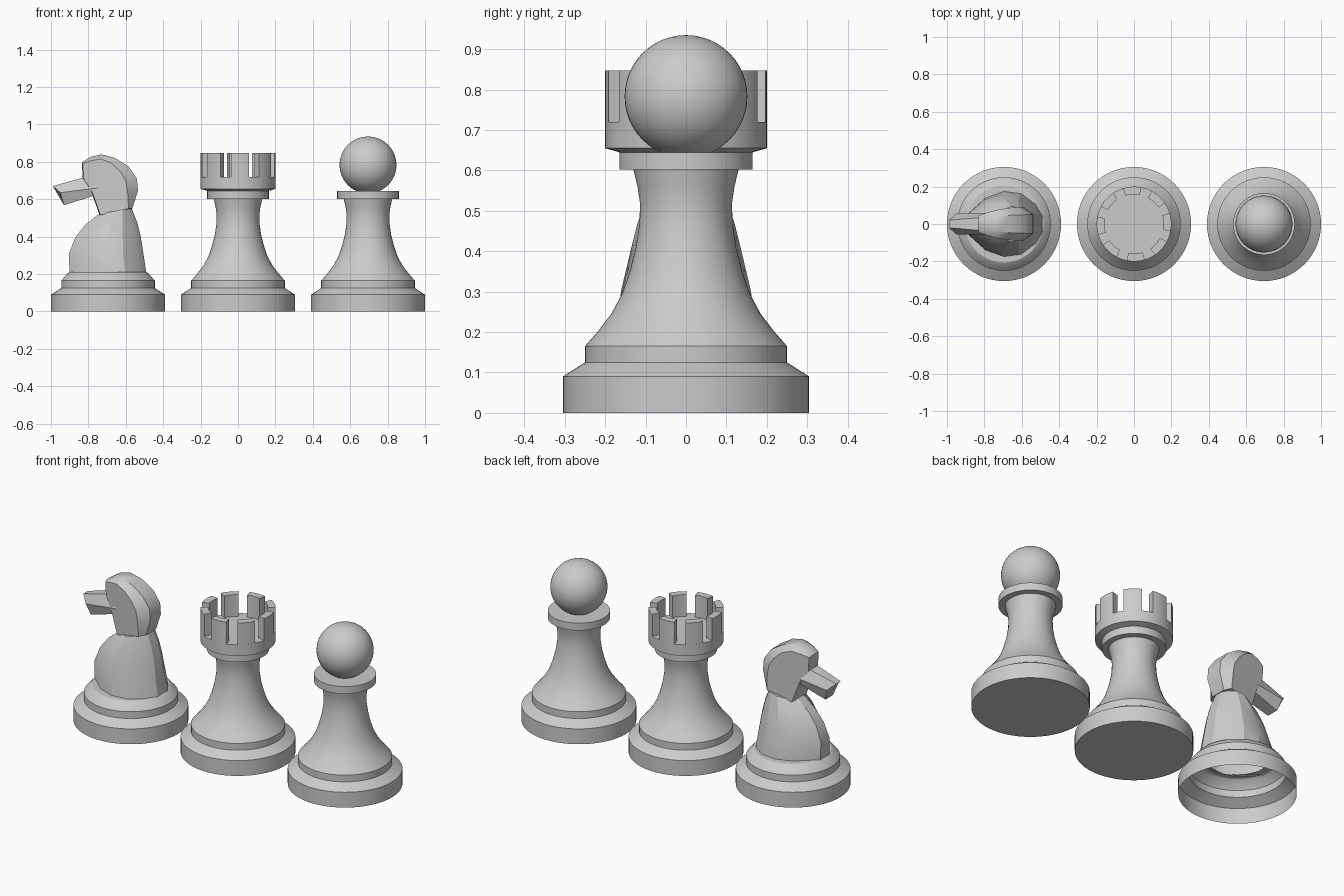
import bpy, bmesh, math

if "Cube" in bpy.data.objects:
    bpy.data.objects.remove(bpy.data.objects["Cube"])

SIDES = 64
PIECE_X = 0.695


def finish(name, bm, x=0.0, angle=30):
    bmesh.ops.recalc_face_normals(bm, faces=bm.faces)
    mesh = bpy.data.meshes.new(name)
    bm.to_mesh(mesh)
    bm.free()
    ob = bpy.data.objects.new(name, mesh)
    bpy.context.collection.objects.link(ob)
    ob.location.x = x
    bpy.ops.object.select_all(action='DESELECT')
    ob.select_set(True)
    bpy.context.view_layer.objects.active = ob
    bpy.ops.object.shade_smooth_by_angle(angle=math.radians(angle))
    return ob


def loft(bm, loops, cap_start=True, cap_end=True):
    """Skin a list of equal-length closed loops of points."""
    rings = [[bm.verts.new(p) for p in loop] for loop in loops]
    n = len(rings[0])
    for a, b in zip(rings, rings[1:]):
        for i in range(n):
            j = (i + 1) % n
            bm.faces.new((a[i], a[j], b[j], b[i]))
    if cap_start:
        bm.faces.new(rings[0][::-1])
    if cap_end:
        bm.faces.new(rings[-1])


def lathe(name, profile, x=0.0, capped=True):
    angles = [2 * math.pi * i / SIDES for i in range(SIDES)]
    bm = bmesh.new()
    loft(bm, [[(r * math.cos(a), r * math.sin(a), z) for a in angles]
              for r, z in profile], capped, capped)
    return finish(name, bm, x)


# Shared turned profiles (radius, height)
base = [(0.305, 0), (0.305, 0.09), (0.25, 0.125), (0.25, 0.165)]
stem = [(0.217, 0.203), (0.185, 0.245), (0.158, 0.295), (0.139, 0.35),
        (0.124, 0.41), (0.115, 0.47), (0.114, 0.52), (0.12, 0.56), (0.13, 0.602)]
collar = [(0.165, 0.602), (0.165, 0.645)]

# Pawn
lathe("pawn_body", base + stem + collar, PIECE_X)
bm = bmesh.new()
bmesh.ops.create_uvsphere(bm, u_segments=48, v_segments=24, radius=0.152)
pawn_head = finish("pawn_head", bm, PIECE_X)
pawn_head.location.z = 0.783

# Rook with its crown floor
lathe("rook_body", base + stem + collar + [(0.2, 0.655), (0.2, 0.72)])

# Rook battlements: eight curved blocks
bm = bmesh.new()
for k in range(8):
    mid = math.radians(-42 + 45 * k)
    loops = []
    for s in range(7):
        a = mid + math.radians(28) * (s / 6 - 0.5)
        loops.append([(r * math.cos(a), r * math.sin(a), z) for r, z in
                      ((0.158, 0.715), (0.2, 0.715), (0.2, 0.848), (0.158, 0.848))])
    loft(bm, loops)
finish("rook_battlements", bm)

# Knight base: hollow shell, open underneath
lathe("knight_base", base + [(0.217, 0.203), (0.205, 0.21), (0.165, 0.21)],
      -PIECE_X, capped=False)

# Knight body: faceted sections (front x, back x, half width, front z, back z)
half = [(-1, 0.25), (-0.48, 0.8), (0, 1), (0.45, 0.93), (0.83, 0.6), (1, 0.25)]
section = half + [(u, -v) for u, v in reversed(half)]
loops = []
for x0, x1, w, z0, z1 in ((-0.9, -0.49, 0.175, 0.205, 0.205),
                          (-0.905, -0.505, 0.16, 0.305, 0.305),
                          (-0.87, -0.52, 0.138, 0.395, 0.4),
                          (-0.82, -0.54, 0.12, 0.46, 0.48),
                          (-0.745, -0.57, 0.095, 0.52, 0.555)):
    loops.append([((x0 + x1) / 2 + u * (x1 - x0) / 2, v * w,
                   z0 + (z1 - z0) * (u + 1) / 2) for u, v in section])
bm = bmesh.new()
loft(bm, loops, cap_start=False)
finish("knight_body", bm, angle=25)

# Knight head: side outline (x, z) with flat inset cheeks
rim = [(-0.83, 0.71), (-0.835, 0.797), (-0.79, 0.826), (-0.73, 0.84),
       (-0.66, 0.822), (-0.585, 0.775), (-0.54, 0.71), (-0.535, 0.645),
       (-0.565, 0.55), (-0.74, 0.515), (-0.785, 0.64)]
cheek = [(-0.825, 0.71), (-0.83, 0.79), (-0.79, 0.805), (-0.735, 0.815),
         (-0.68, 0.795), (-0.63, 0.75), (-0.6, 0.7), (-0.59, 0.64),
         (-0.585, 0.55), (-0.735, 0.515), (-0.78, 0.64)]


def slab(outline, ys):
    return [(x, y, z) for (x, z), y in zip(outline, ys)]


wide = [0.045, 0.045, 0.06, 0.075, 0.085, 0.09, 0.09, 0.09, 0.085, 0.07, 0.06]
thin = [w * 0.55 for w in wide]
bm = bmesh.new()
loft(bm, [slab(cheek, [-w for w in wide]), slab(rim, [-w for w in thin]),
          slab(rim, thin), slab(cheek, wide)])
finish("knight_head", bm, angle=35)

# Knight muzzle: tapered block, narrow on top and wider at the jaw
bm = bmesh.new()
loft(bm, [[(-0.76, -0.04, 0.735), (-0.76, 0.04, 0.735),
           (-0.75, 0.06, 0.66), (-0.75, 0.045, 0.625),
           (-0.75, -0.045, 0.625), (-0.75, -0.06, 0.66)],
          [(-0.99, -0.02, 0.67), (-0.99, 0.02, 0.67),
           (-0.95, 0.055, 0.635), (-0.93, 0.035, 0.568),
           (-0.93, -0.035, 0.568), (-0.95, -0.055, 0.635)]])
finish("knight_muzzle", bm, angle=15)
